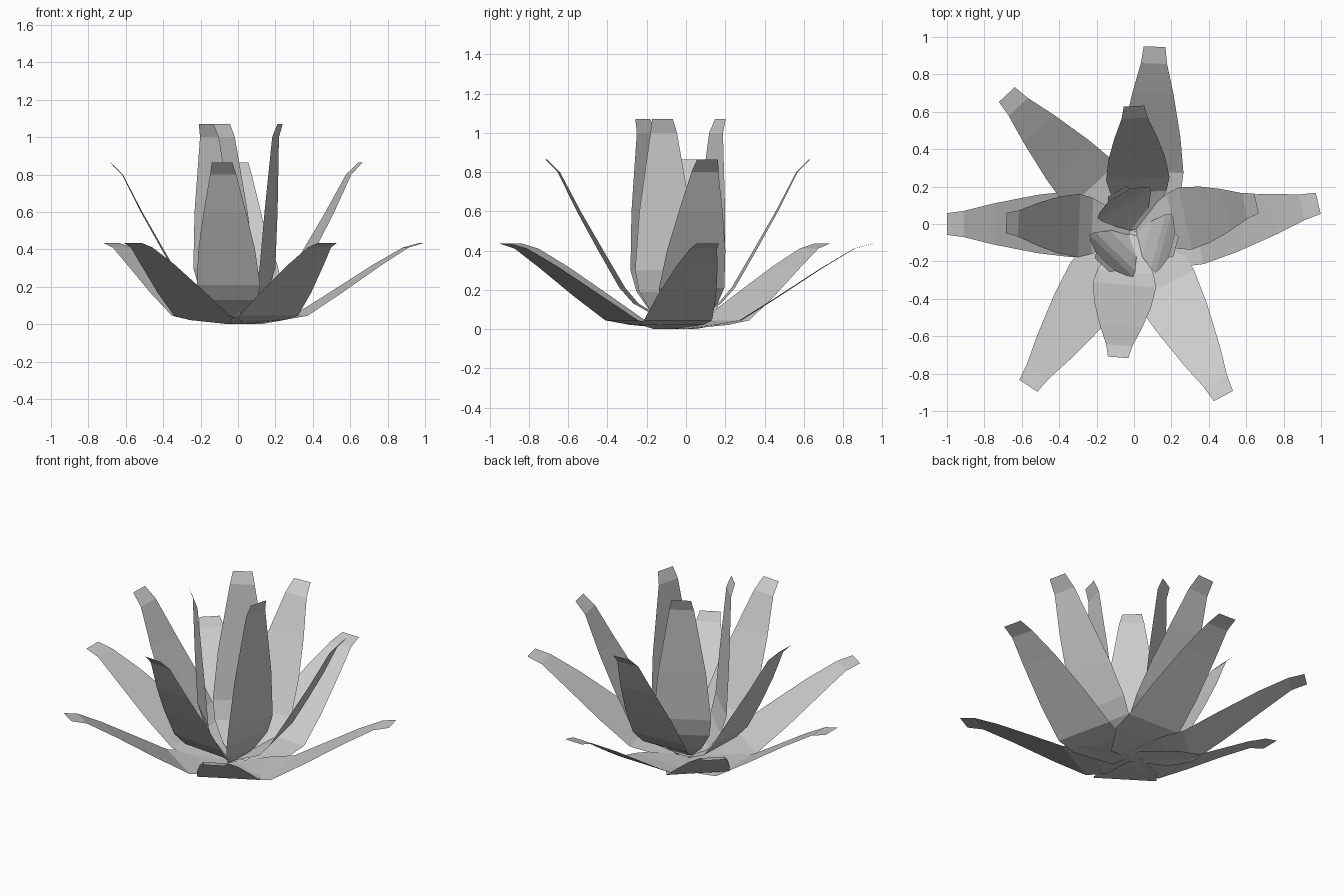
import bpy
import math

if "Cube" in bpy.data.objects:
    bpy.data.objects.remove(bpy.data.objects["Cube"])

# Leaf profiles: (distance back from the tip, height, half width)
OUTER = [(0, .435, .058), (.09, .41, .07), (.25, .315, .11), (.48, .165, .155),
         (.67, .045, .178), (.8, .022, .165), (1.0, .0, .05)]
MIDDLE = [(0, .865, .055), (.065, .80, .07), (.17, .595, .115), (.28, .40, .152),
          (.39, .21, .17), (.46, .13, .15), (.66, .015, .04)]
INNER = [(0, 1.07, .055), (.025, 1.0, .07), (.05, .6, .135), (.07, .3, .163),
         (.10, .19, .15), (.16, .08, .10), (.22, .01, .04)]

# Each leaf: tip x, tip y, heading in degrees
RINGS = {
    "outer_leaf": (OUTER, [(.985, .11, 13), (.11, .948, 88), (-.68, .692, 133),
                           (-1.0, 0, 180), (-.565, -.865, 236.3), (.478, -.92, 298)]),
    "middle_leaf": (MIDDLE, [(.655, .11, 12), (0, .63, 93),
                             (-.683, .005, 178), (-.085, -.713, 265)]),
    "inner_leaf": (INNER, [(.225, -.12, -15), (-.09, .175, 120), (-.17, -.22, 226)]),
}


def add_leaf(name, profile, x, y, heading):
    """Thin flat-faced strip, level across its width, following the profile."""
    a = math.radians(heading)
    dx, dy = math.cos(a), math.sin(a)
    verts = []
    for back, z, half in profile:
        cx, cy = x - back * dx, y - back * dy
        verts += [(cx - dy * half, cy + dx * half, z),
                  (cx + dy * half, cy - dx * half, z)]
    faces = [(2 * i, 2 * i + 2, 2 * i + 3, 2 * i + 1) for i in range(len(profile) - 1)]
    mesh = bpy.data.meshes.new(name)
    mesh.from_pydata(verts, [], faces)
    mesh.update()
    bpy.context.collection.objects.link(bpy.data.objects.new(name, mesh))


# Three tiers of leaves
for ring, (profile, leaves) in RINGS.items():
    for i, (x, y, heading) in enumerate(leaves, 1):
        add_leaf(f"{ring}_{i}", profile, x, y, heading)
